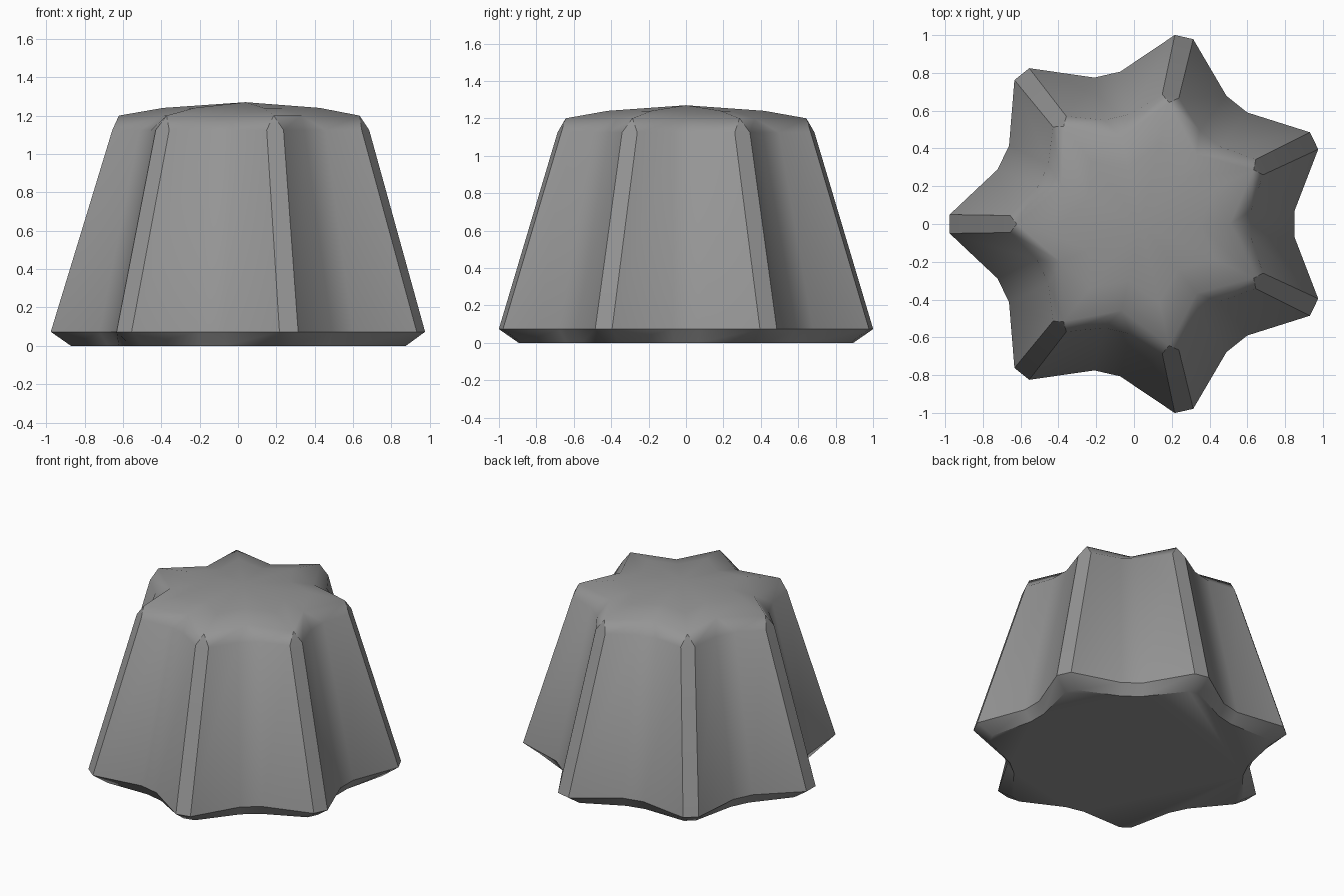
import bpy, bmesh, math

if "Cube" in bpy.data.objects:
    bpy.data.objects.remove(bpy.data.objects["Cube"], do_unlink=True)

# Plain grey material
grey = bpy.data.materials.new("mid_grey")
grey.use_nodes = True
grey.diffuse_color = (0.3, 0.3, 0.3, 1)
grey.node_tree.nodes["Principled BSDF"].inputs["Base Color"].default_value = (0.3, 0.3, 0.3, 1)

POINTS = 7
CENTRE_X = 0.039   # puts the bounding box of the odd star on x = 0

# z, ridge radius, ridge half width, valley radius, valley half width
RINGS = [
    (0.00, 0.91, 0.038, 0.765, 0.066),   # underside
    (0.073, 1.015, 0.05, 0.811, 0.07),   # widest rim
    (1.125, 0.694, 0.045, 0.58, 0.07),   # shoulder
    (1.20, 0.66, 0.0, 0.47, 0.0),        # edge of the top
    (1.24, 0.43, 0.0, 0.31, 0.0),        # shallow dome
]


def star_ring(bm, z, ridge, ridge_half, valley, valley_half):
    verts = []
    for k in range(POINTS * 2):
        a = math.pi + k * math.pi / POINTS
        r, half = (ridge, ridge_half) if k % 2 == 0 else (valley, valley_half)
        for t in (-half, half):
            verts.append(bm.verts.new((CENTRE_X + r * math.cos(a) - t * math.sin(a),
                                       r * math.sin(a) + t * math.cos(a), z)))
    return verts


# Fluted tapering body, built as stacked star rings
bm = bmesh.new()
rings = [star_ring(bm, *ring) for ring in RINGS]
count = len(rings[0])
for low, high in zip(rings, rings[1:]):
    for i in range(count):
        j = (i + 1) % count
        bm.faces.new((low[i], low[j], high[j], high[i]))
bm.faces.new(list(reversed(rings[0])))

# Dome cap
apex = bm.verts.new((CENTRE_X, 0, 1.27))
for i in range(count):
    bm.faces.new((rings[-1][i], rings[-1][(i + 1) % count], apex))

# Ridges and valleys close to single points at the top
bmesh.ops.remove_doubles(bm, verts=bm.verts[:], dist=0.0001)
bmesh.ops.recalc_face_normals(bm, faces=bm.faces[:])

mesh = bpy.data.meshes.new("fluted_body")
bm.to_mesh(mesh)
bm.free()
mesh.materials.append(grey)
body = bpy.data.objects.new("fluted_body", mesh)
bpy.context.collection.objects.link(body)

# Soft valleys and dome, crisp ridges and base rim
bpy.ops.object.select_all(action='DESELECT')
body.select_set(True)
bpy.context.view_layer.objects.active = body
bpy.ops.object.shade_smooth_by_angle(angle=math.radians(40))
